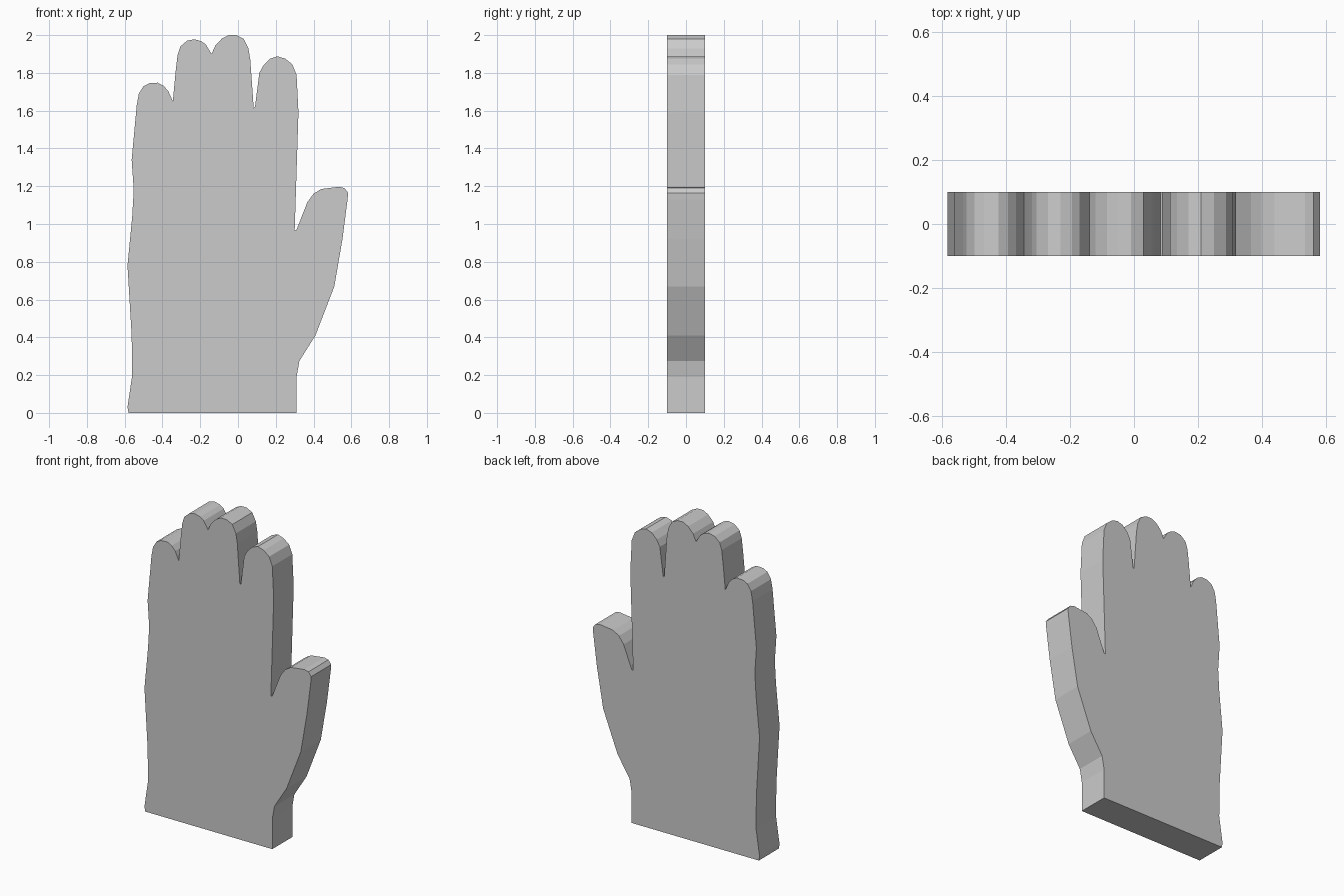
import bpy, bmesh

HALF_DEPTH = 0.1

# Outline sections (x, z), running clockwise from the bottom left of the cuff
outer_edge = [(-.58, 0), (-.585, .03), (-.56, .2), (-.563, .41), (-.585, .78),
              (-.56, 1.04), (-.552, 1.18), (-.563, 1.34)]
little_finger = [(-.536, 1.63), (-.525, 1.69), (-.5, 1.73), (-.47, 1.745),
                 (-.425, 1.748), (-.395, 1.732), (-.37, 1.705), (-.345, 1.65)]
ring_finger = [(-.33, 1.81), (-.32, 1.895), (-.305, 1.94), (-.27, 1.97),
               (-.23, 1.978), (-.195, 1.968), (-.17, 1.95), (-.14, 1.9)]
middle_finger = [(-.12, 1.945), (-.085, 1.982), (-.05, 2), (-.01, 2),
                 (.03, 1.98), (.055, 1.93), (.065, 1.87), (.083, 1.615)]
index_finger = [(.09, 1.62), (.113, 1.8), (.135, 1.84), (.17, 1.875), (.21, 1.888),
                (.25, 1.875), (.288, 1.845), (.31, 1.79), (.32, 1.59), (.3, .965)]
thumb = [(.31, .97), (.367, 1.115), (.4, 1.16), (.44, 1.185), (.535, 1.197),
         (.563, 1.19), (.583, 1.165), (.58, 1.13), (.553, .92), (.51, .67), (.41, .41)]
inner_edge = [(.325, .275), (.31, .19), (.31, 0)]
outline = (outer_edge + little_finger + ring_finger + middle_finger
           + index_finger + thumb + inner_edge)

# Extrude the flat hand shape into a slab
bm = bmesh.new()
face = bm.faces.new([bm.verts.new((x, -HALF_DEPTH, z)) for x, z in outline])
ext = bmesh.ops.extrude_face_region(bm, geom=[face], use_keep_orig=True)
moved = [g for g in ext["geom"] if isinstance(g, bmesh.types.BMVert)]
bmesh.ops.translate(bm, vec=(0, 2 * HALF_DEPTH, 0), verts=moved)
bmesh.ops.recalc_face_normals(bm, faces=bm.faces)
bmesh.ops.triangulate(bm, faces=[f for f in bm.faces if len(f.verts) > 4])

mesh = bpy.data.meshes.new("glove")
bm.to_mesh(mesh)
bm.free()
bpy.context.collection.objects.link(bpy.data.objects.new("glove", mesh))
